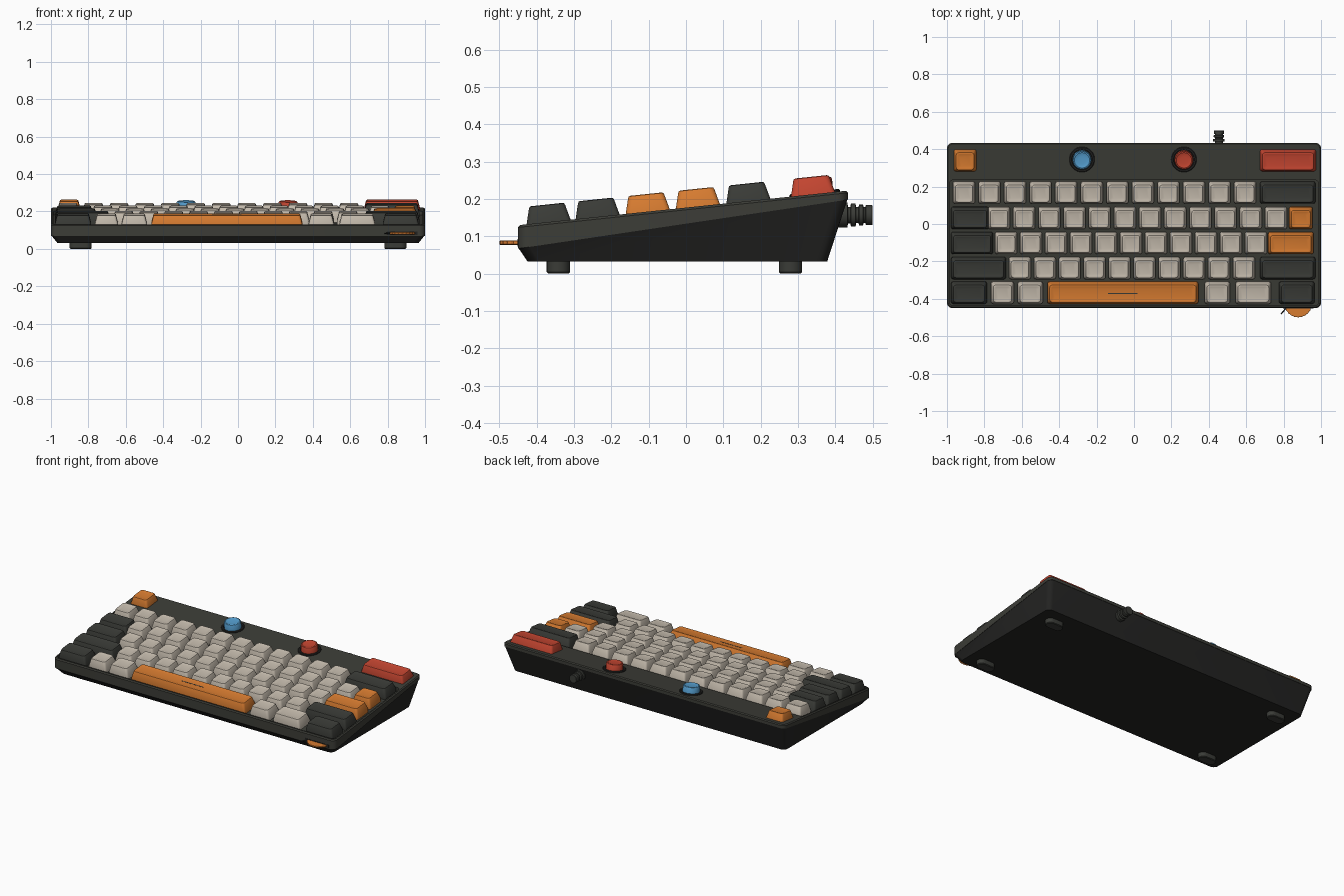
import bpy, bmesh, math
from mathutils import Matrix, Vector

if "Cube" in bpy.data.objects:
    bpy.data.objects.remove(bpy.data.objects["Cube"])

# ---------- helpers ----------
def material(name, rgb):
    m = bpy.data.materials.new(name)
    m.diffuse_color = (*rgb, 1)
    m.use_nodes = True
    m.node_tree.nodes["Principled BSDF"].inputs["Base Color"].default_value = m.diffuse_color
    return m

CASE = material("case_dark", (0.045, 0.046, 0.038))
UNDER = material("underside_black", (0.018, 0.018, 0.017))
DARK = material("key_charcoal", (0.042, 0.044, 0.038))
CREAM = material("key_cream", (0.56, 0.50, 0.42))
ORANGE = material("key_orange", (0.68, 0.20, 0.03))
RED = material("key_red", (0.55, 0.06, 0.03))
BLUE = material("button_blue", (0.09, 0.34, 0.62))

# Sloping top of the case; keys and buttons are placed in this frame
SLOPE = 0.105
DECK = Matrix.Translation((0, 0, 0.177)) @ Matrix.Rotation(math.atan(SLOPE), 4, 'X')

def deck_z(y):
    return 0.177 + SLOPE * y

def loft(name, rings, mat, matrix=Matrix(), angle=35):
    """Skin a list of equal-length rings and close both ends."""
    bm = bmesh.new()
    vs = [[bm.verts.new(p) for p in r] for r in rings]
    n = len(vs[0])
    for a, b in zip(vs, vs[1:]):
        for i in range(n):
            j = (i + 1) % n
            bm.faces.new((a[i], a[j], b[j], b[i]))
    bm.faces.new(vs[0][::-1])
    bm.faces.new(vs[-1])
    bmesh.ops.recalc_face_normals(bm, faces=bm.faces)
    me = bpy.data.meshes.new(name)
    bm.to_mesh(me)
    bm.free()
    me.materials.append(mat)
    ob = bpy.data.objects.new(name, me)
    bpy.context.collection.objects.link(ob)
    ob.matrix_world = matrix
    bpy.ops.object.select_all(action='DESELECT')
    ob.select_set(True)
    bpy.context.view_layer.objects.active = ob
    bpy.ops.object.shade_smooth_by_angle(angle=math.radians(angle))
    return ob

def rounded(x0, x1, y0, y1, r, z, seg=3):
    """Rounded rectangle; z is a height or a function of y."""
    pts = []
    corners = ((x1 - r, y1 - r), (x0 + r, y1 - r), (x0 + r, y0 + r), (x1 - r, y0 + r))
    for k, (cx, cy) in enumerate(corners):
        for s in range(seg + 1):
            a = math.pi / 2 * (k + s / seg)
            x, y = cx + r * math.cos(a), cy + r * math.sin(a)
            pts.append((x, y, z(y) if callable(z) else z))
    return pts

def turned(name, profile, mat, matrix, n=32):
    """Lathe a (radius, height) profile about local z."""
    rings = [[(r * math.cos(2 * math.pi * i / n), r * math.sin(2 * math.pi * i / n), h)
              for i in range(n)] for r, h in profile]
    return loft(name, rings, mat, matrix)

def keycap(name, x0, x1, v, mat, depth=0.118):
    """Tapered cap with a softened rim and a shallow dish."""
    cx, hx, hy = (x0 + x1) / 2, (x1 - x0) / 2, depth / 2
    levels = ((0, -0.019, 0.012), (0, 0.001, 0.012), (0.010, 0.040, 0.014), (0.0125, 0.0455, 0.014),
              (0.017, 0.047, 0.012), (0.022, 0.0455, 0.010), (0.032, 0.0435, 0.008))
    rings = [rounded(-hx + i, hx - i, -hy + i, hy - i, r, h) for i, h, r in levels]
    return loft(name, rings, mat, DECK @ Matrix.Translation((cx, v, 0)))

# ---------- case: sloped tub with a recessed key bed ----------
def crease(y):
    return 0.067 + (y + 0.45) * 0.1485

loft("case_upper", [
    rounded(-1, 1, -0.45, 0.434, 0.03, crease, 5),
    rounded(-1, 1, -0.45, 0.434, 0.03, lambda y: deck_z(y) - 0.006, 5),
    rounded(-0.994, 0.994, -0.444, 0.428, 0.026, deck_z, 5),
    rounded(-0.986, 0.986, -0.436, 0.236, 0.02, deck_z, 5),
    rounded(-0.986, 0.986, -0.436, 0.236, 0.02, lambda y: deck_z(y) - 0.02, 5)], CASE)
loft("case_lower", [
    rounded(-0.966, 0.966, -0.424, 0.378, 0.03, 0.032, 5),
    rounded(-0.998, 0.998, -0.448, 0.432, 0.03, crease, 5)], UNDER)

# ---------- keys ----------
W = 0.118
# row centre, (first x, last x, count) of the cream letter keys, list of special keys
rows = [
    (0.342, None, [(-0.963, -0.843, ORANGE), (0.674, 0.973, RED)]),
    (0.168, (-0.909, 0.594, 12), [(0.674, 0.970, DARK)]),
    (0.032, (-0.722, 0.759, 12), [(-0.978, -0.775, DARK), (0.829, 0.955, ORANGE)]),
    (-0.103, (-0.684, 0.652, 11), [(-0.978, -0.754, DARK), (0.717, 0.960, ORANGE)]),
    (-0.238, (-0.610, 0.588, 10), [(-0.978, -0.684, DARK), (0.674, 0.970, DARK)]),
    (-0.370, None, [(-0.978, -0.786, DARK), (-0.765, -0.642, CREAM), (-0.622, -0.487, CREAM),
                    (-0.463, 0.344, ORANGE), (0.378, 0.513, CREAM), (0.543, 0.733, CREAM),
                    (0.775, 0.965, DARK)]),
]
for r, (v, run, special) in enumerate(rows):
    if run:
        first, last, count = run
        for i in range(count):
            x = first + (last - first) * i / (count - 1)
            keycap(f"letter_key_{r}_{i}", x - W / 2, x + W / 2, v, CREAM)
    for i, (x0, x1, mat) in enumerate(special):
        keycap(f"special_key_{r}_{i}", x0, x1, v, mat)

# Thin groove mark on the space bar
loft("space_bar_mark", [rounded(-0.14, 0.02, -0.373, -0.367, 0.002, h) for h in (0.042, 0.0442)], DARK, DECK)

# ---------- round player buttons with collars ----------
for name, x, mat in (("left", -0.278, BLUE), ("right", 0.267, RED)):
    at = DECK @ Matrix.Translation((x, 0.347, 0))
    turned(f"{name}_button_collar", [(0.068, -0.01), (0.068, 0.004), (0.064, 0.007),
                                     (0.056, 0.007), (0.054, 0.002)], UNDER, at)
    turned(f"{name}_button", [(0.050, -0.01), (0.050, 0.036), (0.047, 0.041), (0.041, 0.043),
                              (0.036, 0.041), (0.02, 0.0395)], mat, at)

# ---------- feet ----------
for sx, side in ((-1, "left"), (1, "right")):
    for y, end in ((-0.342, "front"), (0.280, "rear")):
        c = sx * 0.841
        loft(f"{end}_{side}_foot", [
            rounded(c - 0.059 + i, c + 0.059 - i, y - 0.031 + i, y + 0.031 - i, 0.0305 - i, z, 6)
            for i, z in ((0.004, 0), (0, 0.004), (0, 0.04))], DARK)

# ---------- cable strain relief at the back ----------
relief = [(0.034, -0.05), (0.034, 0.012), (0.022, 0.014), (0.022, 0.020), (0.031, 0.022),
          (0.031, 0.034), (0.021, 0.036), (0.021, 0.042), (0.028, 0.044), (0.028, 0.054),
          (0.021, 0.056), (0.021, 0.060), (0.027, 0.062), (0.027, 0.078), (0.025, 0.080)]
turned("cable_strain_relief", relief, DARK,
       Matrix.Translation((0.454, 0.42, 0.157)) @ Matrix.Rotation(-math.pi / 2, 4, 'X'), 20)

# ---------- thumb wheel on the front edge ----------
def knurl(r, z, n=48):
    return [((r - 0.003 * (i % 2)) * math.cos(2 * math.pi * i / n),
             (r - 0.003 * (i % 2)) * math.sin(2 * math.pi * i / n), z) for i in range(n)]

loft("thumb_wheel", [knurl(0.072, -0.006), knurl(0.075, -0.004), knurl(0.075, 0.004), knurl(0.072, 0.006)],
     ORANGE, Matrix.Translation((0.878, -0.425, 0.083)), 20)
loft("thumb_wheel_slot", [rounded(0.796, 0.960, -0.4515, -0.44, 0.002, z) for z in (0.073, 0.093)], UNDER)
# Small pointer beside the wheel
turned("wheel_pointer", [(0.004, 0), (0.003, 0.045)], UNDER,
       Matrix.Translation((0.815, -0.448, 0.083)) @
       Vector((-0.7, -0.8, 0)).to_track_quat('Z', 'Y').to_matrix().to_4x4(), 8)
